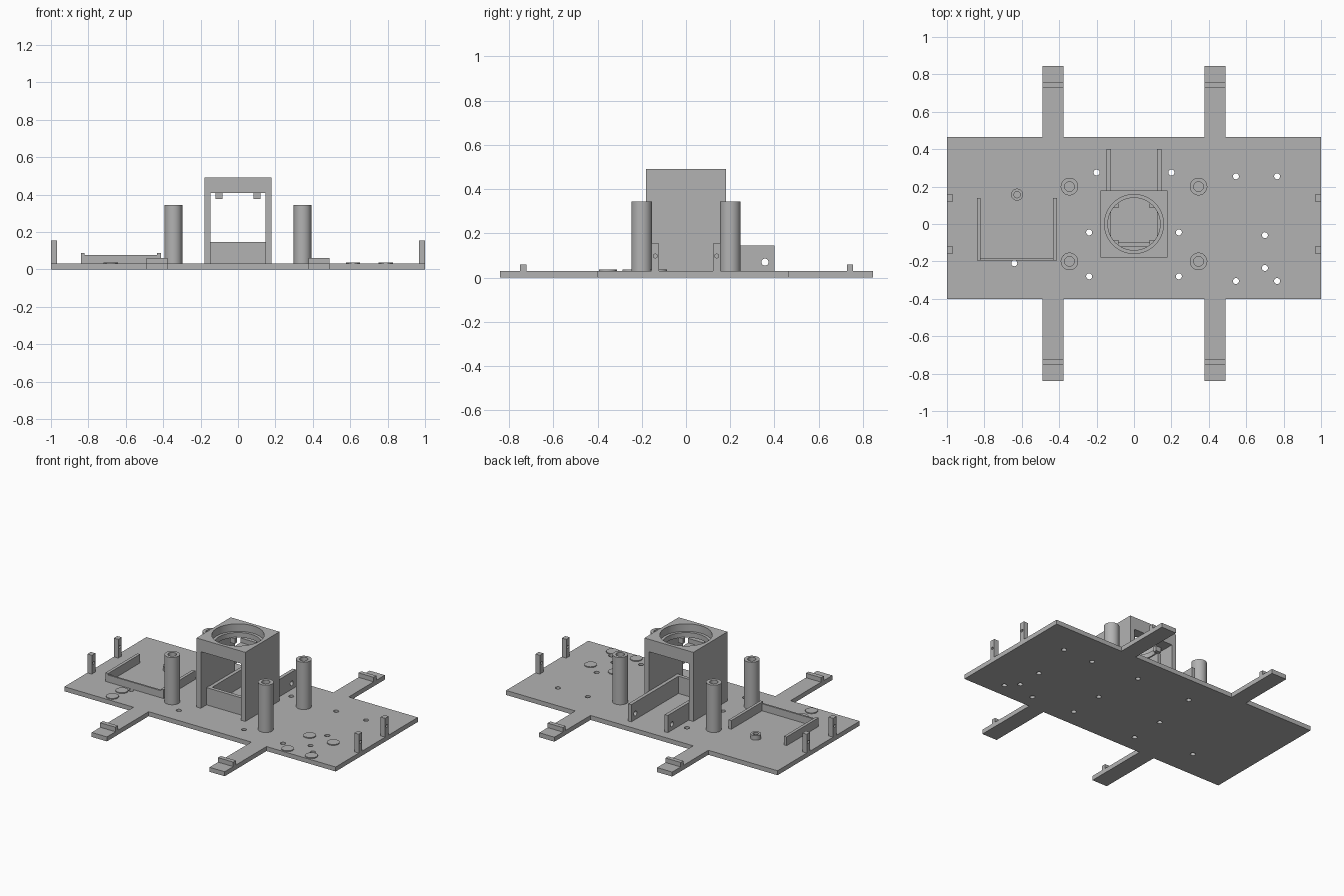
import bpy
import bmesh
from math import radians
from mathutils import Matrix, Vector

if "Cube" in bpy.data.objects:
    bpy.data.objects.remove(bpy.data.objects["Cube"], do_unlink=True)

grey = bpy.data.materials.new("plain grey")
grey.use_nodes = True
colour = (0.45, 0.45, 0.45, 1)
grey.diffuse_color = colour
grey.node_tree.nodes["Principled BSDF"].inputs["Base Color"].default_value = colour

TOP = 0.03  # upper face of the base plate


def add_box(bm, x0, x1, y0, y1, z0, z1):
    lo, hi = Vector((x0, y0, z0)), Vector((x1, y1, z1))
    mat = Matrix.Translation((lo + hi) / 2) @ Matrix.Diagonal((*(hi - lo), 1))
    bmesh.ops.create_cube(bm, size=1, matrix=mat)


def add_cylinder(bm, centre, radius, depth, axis="Z", sides=32):
    mat = Matrix.Translation(centre)
    if axis == "X":
        mat = mat @ Matrix.Rotation(radians(90), 4, "Y")
    bmesh.ops.create_cone(bm, cap_ends=True, segments=sides, radius1=radius,
                          radius2=radius, depth=depth, matrix=mat)


def finish(bm, name):
    mesh = bpy.data.meshes.new(name)
    bm.to_mesh(mesh)
    bm.free()
    mesh.materials.append(grey)
    obj = bpy.data.objects.new(name, mesh)
    bpy.context.collection.objects.link(obj)
    return obj


def activate(obj):
    bpy.ops.object.select_all(action="DESELECT")
    obj.select_set(True)
    bpy.context.view_layer.objects.active = obj


def smooth(obj):
    activate(obj)
    bpy.ops.object.shade_smooth_by_angle(angle=radians(30))


def box(name, *bounds):
    bm = bmesh.new()
    add_box(bm, *bounds)
    return finish(bm, name)


def drill(obj, holes):
    """Cut cylinders given as (centre, radius, depth, axis)."""
    bm = bmesh.new()
    for hole in holes:
        add_cylinder(bm, *hole)
    cutter = finish(bm, "hole_cutter")
    cutter.hide_render = True
    mod = obj.modifiers.new("holes", "BOOLEAN")
    mod.operation = "DIFFERENCE"
    mod.solver = "EXACT"
    mod.object = cutter
    activate(obj)
    bpy.ops.object.modifier_apply(modifier=mod.name)
    bpy.data.objects.remove(cutter, do_unlink=True)
    smooth(obj)


# Base plate with its screw holes
plate = box("base_plate", -1, 1, -0.4, 0.465, 0, TOP)
spots = [(-0.64, -0.21), (0.70, -0.06), (0.70, -0.235)]
for x in (-1, 1):
    spots += [(x * 0.2, 0.275), (x * 0.24, -0.045), (x * 0.24, -0.28)]
for x in (0.545, 0.765):
    spots += [(x, 0.255), (x, -0.305)]
drill(plate, [((x, y, 0), 0.016, 0.2, "Z") for x, y in spots])

for side, label in ((-1, "right"), (1, "left")):
    # Arms with a raised catch near the tip
    xa, xb = sorted((side * 0.378, side * 0.49))
    box(f"{label}_front_arm", xa, xb, -0.84, -0.4, 0, TOP)
    box(f"{label}_back_arm", xa, xb, 0.465, 0.845, 0, TOP)
    box(f"{label}_front_catch", xa, xb, -0.75, -0.722, TOP, 0.06)
    box(f"{label}_back_catch", xa, xb, 0.728, 0.756, TOP, 0.06)

    for end, place in ((-1, "front"), (1, "back")):
        # Hollow round pillars
        bm = bmesh.new()
        add_cylinder(bm, (side * 0.345, end * 0.2, (TOP + 0.345) / 2), 0.047, 0.345 - TOP)
        pillar = finish(bm, f"{label}_{place}_pillar")
        drill(pillar, [((side * 0.345, end * 0.2, 0.345), 0.026, 0.3, "Z")])

        # Small drilled posts at the plate ends
        xa, xb = sorted((side * 0.967, side))
        ya, yb = sorted((end * 0.121, end * 0.157))
        post = box(f"{label}_{place}_end_post", xa, xb, ya, yb, TOP, 0.155)
        drill(post, [((side, end * 0.139, 0.098), 0.009, 0.2, "X")])

        # Little hooks under the tower top
        xa, xb = sorted((side * 0.083, side * 0.12))
        ya, yb = sorted((end * 0.085, end * 0.11))
        box(f"{label}_{place}_hook", xa, xb, ya, yb, 0.375, 0.41)

    # Tower wall and the rail running out behind it
    xa, xb = sorted((side * 0.148, side * 0.18))
    box(f"{label}_tower_wall", xa, xb, -0.18, 0.18, TOP, 0.407)
    xa, xb = sorted((side * 0.123, side * 0.146))
    rail = box(f"{label}_rail", xa, xb, -0.12, 0.4, TOP, 0.145)
    drill(rail, [((side * 0.135, 0.357, 0.07), 0.016, 0.2, "X")])

# Tower top with a stepped round opening, and the low cross wall
top = box("tower_top", -0.18, 0.18, -0.18, 0.18, 0.407, 0.49)
drill(top, [((0, 0, 0.49), 0.158, 0.1, "Z", 64)])
drill(top, [((0, 0, 0.45), 0.14, 0.3, "Z", 64)])
box("tower_cross_wall", -0.148, 0.148, -0.12, -0.096, TOP, 0.145)

# Three-sided tray
box("tray_outer_wall", -0.84, -0.82, -0.195, 0.14, TOP, 0.088)
box("tray_inner_wall", -0.432, -0.412, -0.195, 0.14, TOP, 0.088)
box("tray_front_wall", -0.82, -0.432, -0.195, -0.183, TOP, 0.077)

# Drilled boss beside the tray
bm = bmesh.new()
add_cylinder(bm, (-0.625, 0.157, 0.045), 0.032, 0.03)
boss = finish(bm, "boss")
drill(boss, [((-0.625, 0.157, 0.06), 0.017, 0.1, "Z")])

# Thin round pads
pads = [(x, y) for x in (0.615, 0.79) for y in (-0.355, -0.125)]
pads += [(-0.68, -0.35), (-0.68, -0.25)]
bm = bmesh.new()
for x, y in pads:
    add_cylinder(bm, (x, y, TOP + 0.002), 0.038, 0.008)
smooth(finish(bm, "round_pads"))
